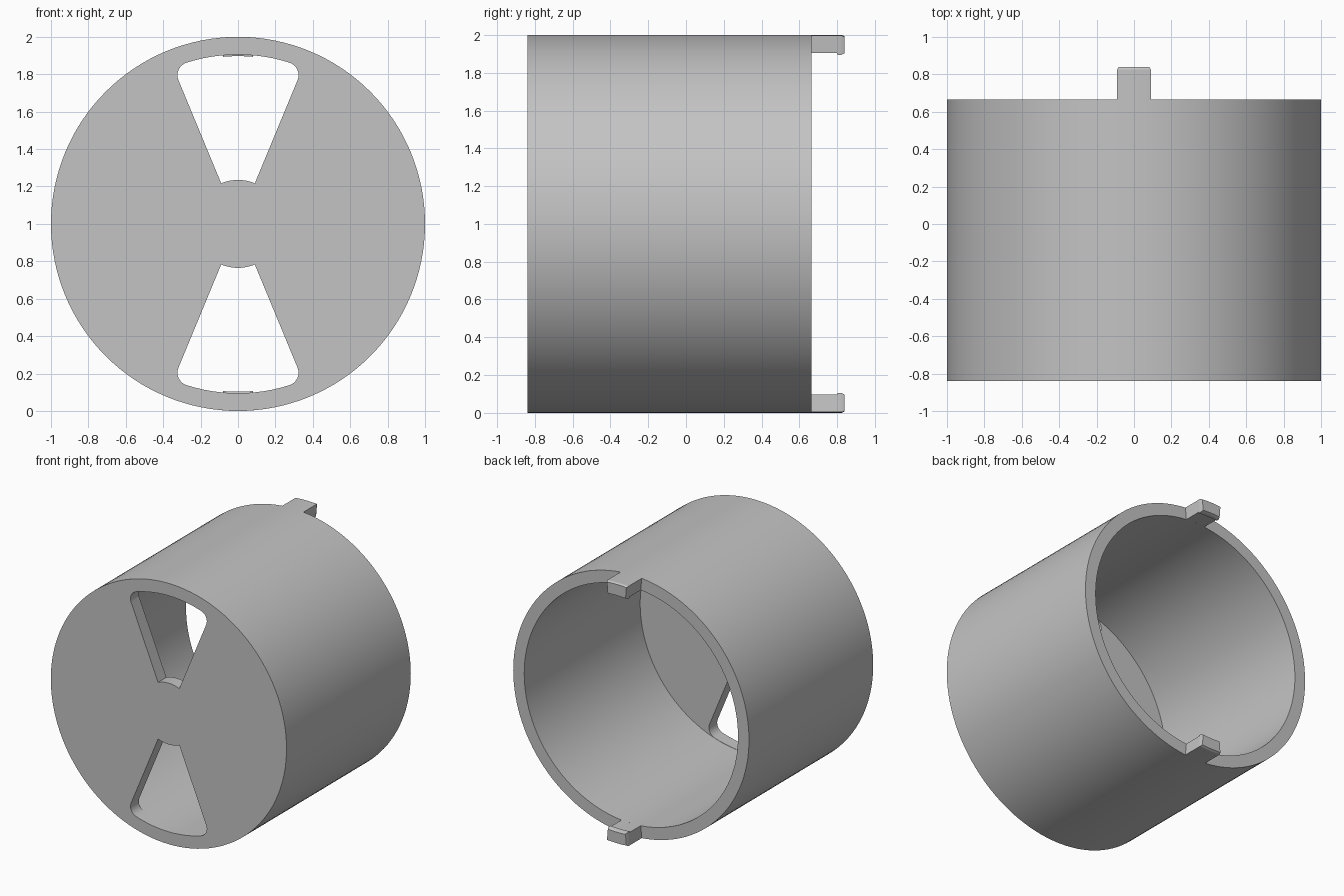
import bpy, bmesh
from math import sin, cos, pi, radians, asin

if "Cube" in bpy.data.objects:
    bpy.data.objects.remove(bpy.data.objects["Cube"])

SEGMENTS = 128
WALL_R, HOLE_R, HUB_R = 0.907, 0.905, 0.235
FRONT, FLOOR, RIM, TIP = -0.84, -0.74, 0.665, 0.84

grey = bpy.data.materials.new("plain grey")
grey.use_nodes = True
colour = (0.55, 0.55, 0.55, 1)
grey.diffuse_color = colour
grey.node_tree.nodes["Principled BSDF"].inputs["Base Color"].default_value = colour


def polar(r, a, y):
    """Point at angle a from straight up, around the cup's axis."""
    return (r * sin(a), y, 1 + r * cos(a))


def loft(name, sections):
    """Skin closed loops of points and cap both ends."""
    bm = bmesh.new()
    loops = [[bm.verts.new(p) for p in s] for s in sections]
    for a, b in zip(loops, loops[1:]):
        for i in range(len(a)):
            j = (i + 1) % len(a)
            bm.faces.new((a[i], a[j], b[j], b[i]))
    bm.faces.new(loops[0])
    bm.faces.new(loops[-1])
    bmesh.ops.recalc_face_normals(bm, faces=bm.faces)
    mesh = bpy.data.meshes.new(name)
    bm.to_mesh(mesh)
    bm.free()
    mesh.materials.append(grey)
    obj = bpy.data.objects.new(name, mesh)
    bpy.context.collection.objects.link(obj)
    return obj


def activate(obj):
    bpy.ops.object.select_all(action="DESELECT")
    obj.select_set(True)
    bpy.context.view_layer.objects.active = obj


def ring(r, y):
    return [polar(r, 2 * pi * i / SEGMENTS, y) for i in range(SEGMENTS)]


def window_outline(turn, y):
    """Wedge with a curved hub side and rounded outer corners."""
    half, fillet = radians(22.5), 0.07
    cr = HOLE_R - fillet
    ca = half - asin(fillet / cr)
    pts = [(HUB_R, half * (i / 6 - 1)) for i in range(13)]
    out = [polar(r, a + turn, y) for r, a in pts]
    # right corner, outer arc, left corner
    for side in (1, -1):
        centre = polar(cr, side * ca + turn, y)
        steps = range(9) if side == 1 else range(8, -1, -1)
        for i in steps:
            t = i / 8
            a = side * ((half + pi / 2) * (1 - t) + ca * t) + turn
            out.append((centre[0] + fillet * sin(a), y, centre[2] + fillet * cos(a)))
        if side == 1:
            out += [polar(HOLE_R, ca * (1 - i / 6) + turn, y) for i in range(1, 12)]
    return out


# Cup: closed front plate, open back
cup = loft("cup", [ring(1, FRONT), ring(1, RIM), ring(WALL_R, RIM), ring(WALL_R, FLOOR)])

# Two wedge windows through the front plate
for name, turn in (("upper", 0), ("lower", pi)):
    cutter = loft(name + "_window_cutter",
                  [window_outline(turn, FRONT - 0.1), window_outline(turn, FLOOR + 0.1)])
    cutter.hide_render = True
    cut = cup.modifiers.new(name + " window", "BOOLEAN")
    cut.operation, cut.solver, cut.object = "DIFFERENCE", "EXACT", cutter
    activate(cup)
    bpy.ops.object.modifier_apply(modifier=cut.name)
    bpy.data.objects.remove(cutter)


def tab_section(turn, y, r_in, r_out, half):
    steps = [half * (i / 4 - 1) for i in range(9)]
    return ([polar(r_out, a + turn, y) for a in steps]
            + [polar(r_in, a + turn, y) for a in reversed(steps)])


# Two hooked tabs on the rim
tabs = []
wide, narrow = radians(5.16), radians(4.75)
for name, turn in (("upper_tab", 0), ("lower_tab", pi)):
    tabs.append(loft(name, [
        tab_section(turn, RIM, WALL_R, 1, wide),
        tab_section(turn, 0.8, WALL_R, 1, wide),
        tab_section(turn, 0.802, 0.897, 1, wide),
        tab_section(turn, 0.825, 0.899, 1, wide),
        tab_section(turn, TIP, WALL_R, 0.992, narrow)]))

for obj in [cup] + tabs:
    activate(obj)
    bpy.ops.object.shade_smooth_by_angle(angle=radians(25))
